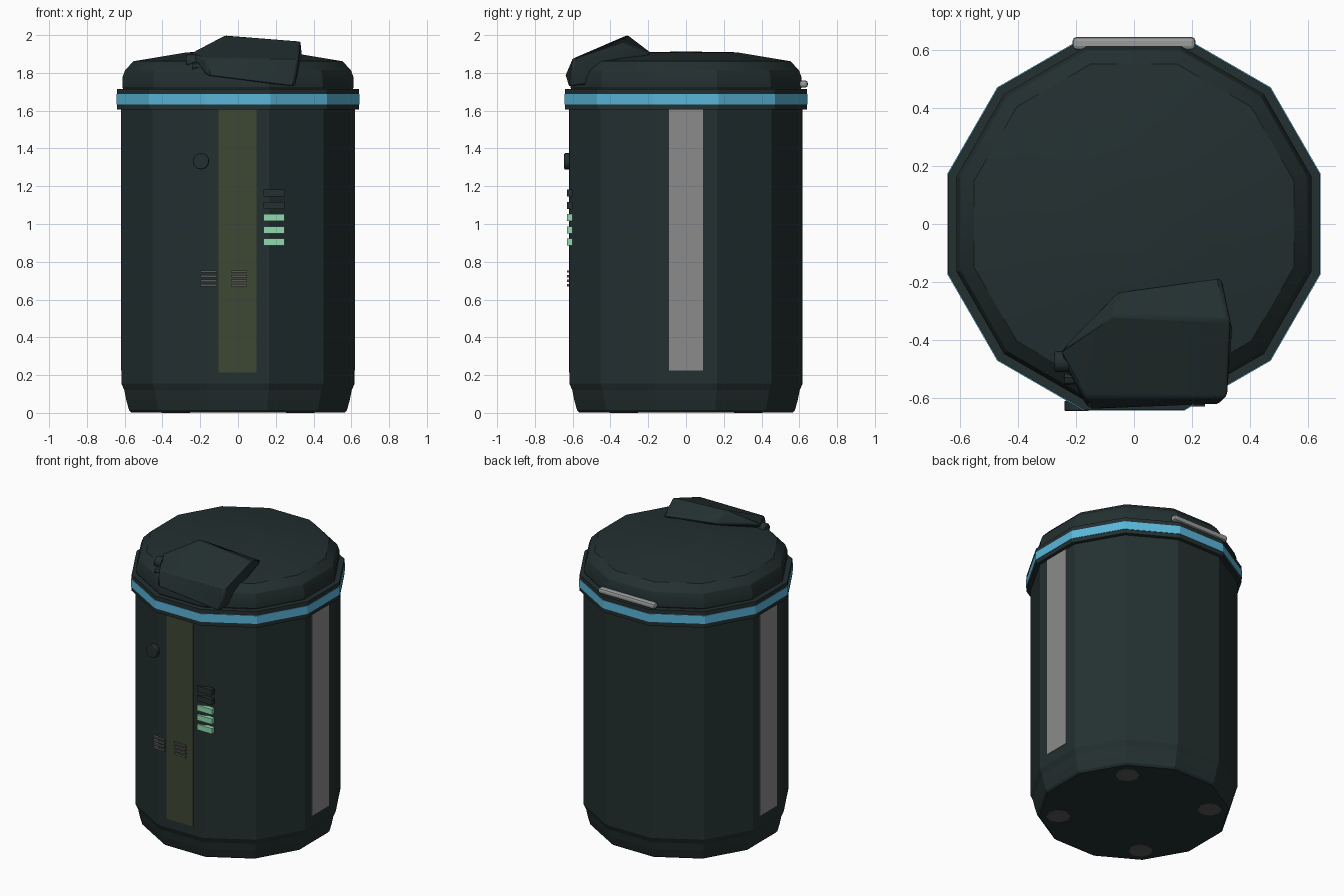
import bpy, bmesh, math
from mathutils import Vector, Matrix

if "Cube" in bpy.data.objects:
    bpy.data.objects.remove(bpy.data.objects["Cube"])

SIDES = 12


def material(name, r, g, b):
    m = bpy.data.materials.new(name)
    m.use_nodes = True
    m.diffuse_color = (r, g, b, 1)
    m.node_tree.nodes["Principled BSDF"].inputs["Base Color"].default_value = (r, g, b, 1)
    return m


DARK = material("dark slate", 0.017, 0.029, 0.029)
BLUE = material("bright blue", 0.10, 0.47, 0.70)
OLIVE = material("olive", 0.048, 0.063, 0.032)
GREY = material("stripe grey", 0.26, 0.26, 0.26)
STEEL = material("light steel", 0.32, 0.33, 0.33)
GREEN = material("mint green", 0.28, 0.70, 0.43)
IRON = material("iron grey", 0.10, 0.095, 0.095)


def finish(name, bm, mat, bevel=0, smooth=None, segments=2):
    bmesh.ops.recalc_face_normals(bm, faces=bm.faces)
    mesh = bpy.data.meshes.new(name)
    bm.to_mesh(mesh)
    bm.free()
    mesh.materials.append(mat)
    ob = bpy.data.objects.new(name, mesh)
    bpy.context.collection.objects.link(ob)
    if bevel:
        mod = ob.modifiers.new("Bevel", "BEVEL")
        mod.width, mod.segments = bevel, segments
    if smooth:
        bpy.ops.object.select_all(action="DESELECT")
        ob.select_set(True)
        bpy.context.view_layer.objects.active = ob
        bpy.ops.object.shade_smooth_by_angle(angle=math.radians(smooth))
    return ob


def lathe(name, profile, mat, smooth=None):
    """Turn (flat-to-centre distance, height) pairs into a closed prism."""
    bm = bmesh.new()
    rings = []
    for apothem, z in profile:
        r = apothem / math.cos(math.pi / SIDES)
        angles = [(i + 0.5) * math.tau / SIDES for i in range(SIDES)]
        rings.append([bm.verts.new((r * math.cos(a), r * math.sin(a), z)) for a in angles])
    for low, high in zip(rings, rings[1:]):
        for i in range(SIDES):
            j = (i + 1) % SIDES
            bm.faces.new((low[i], low[j], high[j], high[i]))
    bm.faces.new(rings[0])
    bm.faces.new(rings[-1])
    return finish(name, bm, mat, smooth=smooth)


def box(name, x, y, z, mat, bevel=0):
    """Box from (min, max) pairs."""
    bm = bmesh.new()
    size = [b - a for a, b in (x, y, z)]
    mid = [(a + b) / 2 for a, b in (x, y, z)]
    bmesh.ops.create_cube(bm, size=1, matrix=Matrix.Translation(mid) @ Matrix.Diagonal((*size, 1)))
    return finish(name, bm, mat, bevel)


def disc(name, centre, radius, depth, axis, mat, sides=16, bevel=0):
    bm = bmesh.new()
    turn = Vector(axis).to_track_quat("Z", "Y").to_matrix().to_4x4()
    bmesh.ops.create_cone(bm, cap_ends=True, segments=sides, radius1=radius, radius2=radius,
                          depth=depth, matrix=Matrix.Translation(centre) @ turn)
    return finish(name, bm, mat, bevel, smooth=35)


# Barrel with a stepped-in foot
lathe("barrel", [(0.565, 0.003), (0.577, 0.015), (0.592, 0.07), (0.602, 0.12),
                 (0.617, 0.155), (0.617, 1.62)], DARK)

# Collar: two dark rims around a coloured band
lathe("collar_lower_rim", [(0.60, 1.605), (0.641, 1.605), (0.641, 1.632), (0.60, 1.632)], DARK)
lathe("collar_band", [(0.60, 1.63), (0.644, 1.632), (0.644, 1.687), (0.60, 1.689)], BLUE)
lathe("collar_upper_rim", [(0.60, 1.687), (0.641, 1.687), (0.641, 1.715), (0.60, 1.715)], DARK)

# Domed lid
lathe("lid", [(0.60, 1.70), (0.612, 1.725), (0.612, 1.775), (0.598, 1.815),
              (0.552, 1.862), (0.27, 1.909), (0.08, 1.912)], DARK, smooth=22)

# Hooded flap resting over the front edge of the lid
hood = bmesh.new()
for corner in [(-0.07, -0.31, 2.0), (0.33, -0.33, 1.968), (-0.17, -0.60, 1.875),
               (0.32, -0.60, 1.875), (-0.26, -0.44, 1.90), (-0.16, -0.638, 1.785),
               (0.30, -0.62, 1.727), (-0.06, -0.235, 1.93), (0.30, -0.185, 1.905),
               (0.30, -0.50, 1.74), (0.20, -0.25, 1.86), (-0.20, -0.50, 1.80),
               (0.338, -0.36, 1.89)]:
    hood.verts.new(corner)
hull = bmesh.ops.convex_hull(hood, input=hood.verts)
unused = [v for v in hull["geom_interior"] if isinstance(v, bmesh.types.BMVert)]
bmesh.ops.delete(hood, geom=unused, context="VERTS")
bmesh.ops.dissolve_limit(hood, angle_limit=math.radians(8), verts=hood.verts, edges=hood.edges)
finish("lid_flap", hood, DARK, bevel=0.012, smooth=35)
disc("flap_pivot", (-0.235, -0.475, 1.86), 0.038, 0.08, (1, 0, 0), DARK, 10, 0.008)
disc("flap_pin", (-0.20, -0.53, 1.83), 0.025, 0.08, (1, 0, 0), DARK, 8)

# Rear hinge bar
box("hinge_bar", (-0.212, 0.212), (0.60, 0.645), (1.722, 1.76), STEEL, 0.014)

# Painted stripes on the front and both sides
box("front_stripe", (-0.102, 0.098), (-0.62, -0.614), (0.215, 1.606), OLIVE)
for side, name in ((1, "left"), (-1, "right")):
    xs = sorted((side * 0.614, side * 0.62))
    box(name + "_stripe", xs, (-0.091, 0.091), (0.225, 1.606), GREY)

# Column of indicator lamps, lower three lit
for i in range(5):
    z = 0.885 + i * 0.065
    lit = i < 3
    box("lamp_lit" if lit else "lamp_unlit", (0.135, 0.245), (-0.63, -0.60),
        (z, z + 0.037), GREEN if lit else DARK)

# Round front button
disc("front_button", (-0.197, -0.627, 1.332), 0.043, 0.036, (0, -1, 0), DARK, 16, 0.005)

# Two small slatted vents
for x in (-0.155, 0.005):
    for i in range(4):
        z = 0.67 + i * 0.024
        box("vent_slat", (x - 0.043, x + 0.043), (-0.63, -0.61), (z, z + 0.012), IRON)

# Four foot pads underneath
for sx in (-1, 1):
    for sy in (-1, 1):
        disc("foot_pad", (sx * 0.33, sy * 0.33, 0.004), 0.075, 0.008, (0, 0, 1), IRON, 8)
